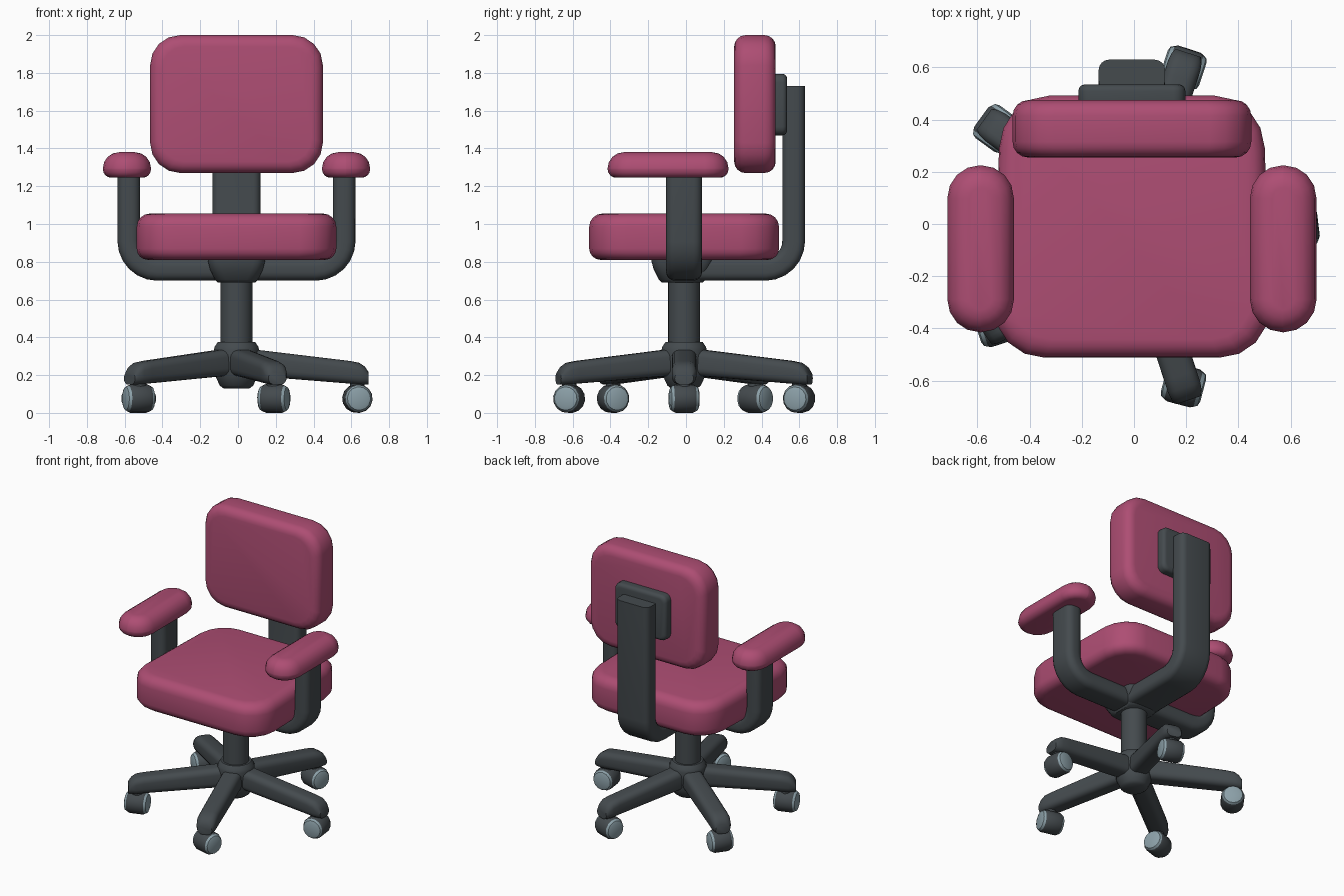
import bpy
import bmesh
from math import cos, sin, pi, radians
from mathutils import Vector

if "Cube" in bpy.data.objects:
    bpy.data.objects.remove(bpy.data.objects["Cube"])

CX, CY = -0.008, -0.01  # column axis


def material(name, rgb):
    m = bpy.data.materials.new(name)
    m.use_nodes = True
    m.diffuse_color = (*rgb, 1)
    m.node_tree.nodes["Principled BSDF"].inputs["Base Color"].default_value = (*rgb, 1)
    return m


PINK = material("pink fabric", (0.42, 0.075, 0.172))
DARK = material("dark plastic", (0.058, 0.069, 0.076))
PALE = material("pale wheel cap", (0.26, 0.35, 0.39))


def rounded_rect(w, h, r, steps=4):
    """Outline of a rounded rectangle as (a, b) pairs."""
    r = max(min(r, w / 2 - 0.001, h / 2 - 0.001), 0.004)
    pts = []
    for q, (sx, sy) in enumerate([(1, 1), (-1, 1), (-1, -1), (1, -1)]):
        for i in range(steps + 1):
            t = (q + i / steps) * pi / 2
            pts.append((sx * (w / 2 - r) + r * cos(t), sy * (h / 2 - r) + r * sin(t)))
    return pts


def loft(name, rings, *mats):
    """Skin a list of equal rings and cap both ends."""
    bm = bmesh.new()
    loops = [[bm.verts.new(p) for p in ring] for ring in rings]
    n = len(loops[0])
    for a, b in zip(loops, loops[1:]):
        for i in range(n):
            bm.faces.new((a[i], a[(i + 1) % n], b[(i + 1) % n], b[i]))
    bm.faces.new(loops[0])
    bm.faces.new(loops[-1])
    bmesh.ops.recalc_face_normals(bm, faces=bm.faces)
    me = bpy.data.meshes.new(name)
    bm.to_mesh(me)
    bm.free()
    for m in mats:
        me.materials.append(m)
    ob = bpy.data.objects.new(name, me)
    bpy.context.collection.objects.link(ob)
    bpy.ops.object.select_all(action="DESELECT")
    ob.select_set(True)
    bpy.context.view_layer.objects.active = ob
    bpy.ops.object.shade_smooth_by_angle(angle=radians(40))
    return ob


def edge_profile(depth, low, high, steps=4):
    """(inset, height) steps with a rounded lower and upper edge."""
    arc = [i / steps * pi / 2 for i in range(steps + 1)]
    return ([(low * (1 - sin(t)), low * (1 - cos(t))) for t in arc]
            + [(high * (1 - cos(t)), depth - high * (1 - sin(t))) for t in arc])


def slab(name, mat, w, h, depth, r, low, high, place, taper=0):
    """Soft-edged slab; place maps (a, b, height) to a point."""
    rings = []
    for inset, z in edge_profile(depth, low, high):
        outline = rounded_rect(w - 2 * inset, h - 2 * inset, r - inset * 0.6)
        rings.append([place(a * (1 - taper * (b / h + 0.5)), b, z) for a, b in outline])
    return loft(name, rings, mat)


def sweep(name, path, thick, width, r, place):
    """Sweep a rounded bar section along a flat (u, v) path."""
    pts = [Vector(p) for p in path]
    rings = []
    for i, p in enumerate(pts):
        d0 = (p - pts[max(i - 1, 0)]).normalized()
        d1 = (pts[min(i + 1, len(pts) - 1)] - p).normalized()
        d = (d0 + d1).normalized()
        side = Vector((-d.y, d.x))
        ring = []
        for a, b in rounded_rect(thick, width, r):
            q = p + side * a
            ring.append(place(q.x, q.y, b))
        rings.append(ring)
    return loft(name, rings, DARK)


def lathe(name, profile, centre, axis, sides, *mats):
    """Spin (offset, radius) steps about an axis."""
    axis = Vector(axis).normalized()
    u = axis.orthogonal().normalized()
    v = axis.cross(u)
    c = Vector(centre)
    ring = [2 * pi * i / sides for i in range(sides)]
    return loft(name, [[c + axis * o + (u * cos(t) + v * sin(t)) * r for t in ring]
                       for o, r in profile], *mats)


def bend(cu, cv, r, start, end, steps=6):
    return [(cu + r * cos(radians(start + (end - start) * i / steps)),
             cv + r * sin(radians(start + (end - start) * i / steps))) for i in range(steps + 1)]


# Cushions
slab("seat", PINK, 1.07, 1.005, 0.245, 0.2, 0.06, 0.07,
     lambda a, b, z: (CX + a, CY + b, 0.81 + z), taper=0.06)
slab("backrest", PINK, 0.915, 0.73, 0.22, 0.16, 0.06, 0.06,
     lambda a, b, z: (CX + a, 0.475 - z, 1.635 + b))
for side, label in ((1, "left"), (-1, "right")):
    slab(label + "_armrest", PINK, 0.255, 0.64, 0.135, 0.125, 0.045, 0.085,
         lambda a, b, z: (CX + side * 0.58 + a, -0.095 + b, 1.245 + z))

# Arm support: one U-shaped bar under the seat
half = [(0.0, 0.76)] + bend(0.42, 0.91, 0.15, -90, 0) + [(0.57, 1.28)]
sweep("arm_support", [(-u, v) for u, v in half[:0:-1]] + half[1:], 0.12, 0.19, 0.045,
      lambda u, v, b: (CX + u, CY + b, v))

# Back support: J-shaped bar and mounting plate
sweep("back_support", [(0.0, 0.76)] + bend(0.42, 0.91, 0.15, -90, 0) + [(0.57, 1.715), (0.57, 1.73)],
      0.12, 0.255, 0.04, lambda u, v, b: (CX + b, u, v))
slab("back_plate", DARK, 0.41, 0.325, 0.08, 0.045, 0.01, 0.025,
     lambda a, b, z: (CX + a, 0.455 + z, 1.632 + b))

# Seat mount, column and hub
mount = [(0.69, 0.2), (0.705, 0.23), (0.76, 0.28), (0.80, 0.30), (0.83, 0.30)]
loft("seat_mount", [[(CX + a, CY + b - 0.01, z) for a, b in rounded_rect(s, s * 1.08, 0.06)]
                    for z, s in mount], DARK)
lathe("column", [(0.25, 0.085), (0.74, 0.085)], (CX, CY, 0), (0, 0, 1), 24, DARK)
lathe("hub", [(0.13, 0.07), (0.145, 0.09), (0.2, 0.115), (0.33, 0.122), (0.35, 0.117), (0.375, 0.1)],
      (CX, CY, 0), (0, 0, 1), 20, DARK)

# Five legs, each with its wheel turned its own way
LEG = [(0.02, 0.195, 0.345, 0.13), (0.1, 0.195, 0.335, 0.13), (0.6, 0.155, 0.275, 0.13),
       (0.65, 0.15, 0.265, 0.13), (0.68, 0.15, 0.245, 0.12), (0.70, 0.15, 0.215, 0.10)]
WHEEL = [(-0.078, 0.045), (-0.072, 0.062), (-0.058, 0.07), (-0.045, 0.076),
         (0.045, 0.076), (0.058, 0.07), (0.072, 0.062), (0.078, 0.045)]
WHEEL_AXES = [(0.12, -1), (0.95, -0.31), (0.59, 0.81), (0.95, 0.31), (0.95, -0.25)]
for k, (ax, ay) in enumerate(WHEEL_AXES):
    c, s = cos(k * 2 * pi / 5), sin(k * 2 * pi / 5)
    rings = []
    for r, low, high, w in LEG:
        rings.append([(CX + c * r - s * a, CY + s * r + c * a, (low + high) / 2 + b)
                      for a, b in rounded_rect(w, high - low, 0.04)])
    loft(f"leg_{k + 1}", rings, DARK)
    centre = Vector((CX + c * 0.64, CY + s * 0.64, 0.076))
    lathe(f"wheel_stem_{k + 1}", [(0.05, 0.04), (0.12, 0.04)], centre, (0, 0, 1), 12, DARK)
    axis = Vector((ax, ay, 0)).normalized()
    wheel = lathe(f"wheel_{k + 1}", WHEEL, centre, axis, 14, DARK, PALE)
    for face in wheel.data.polygons:
        face.material_index = int(abs((face.center - centre).dot(axis)) > 0.06)
